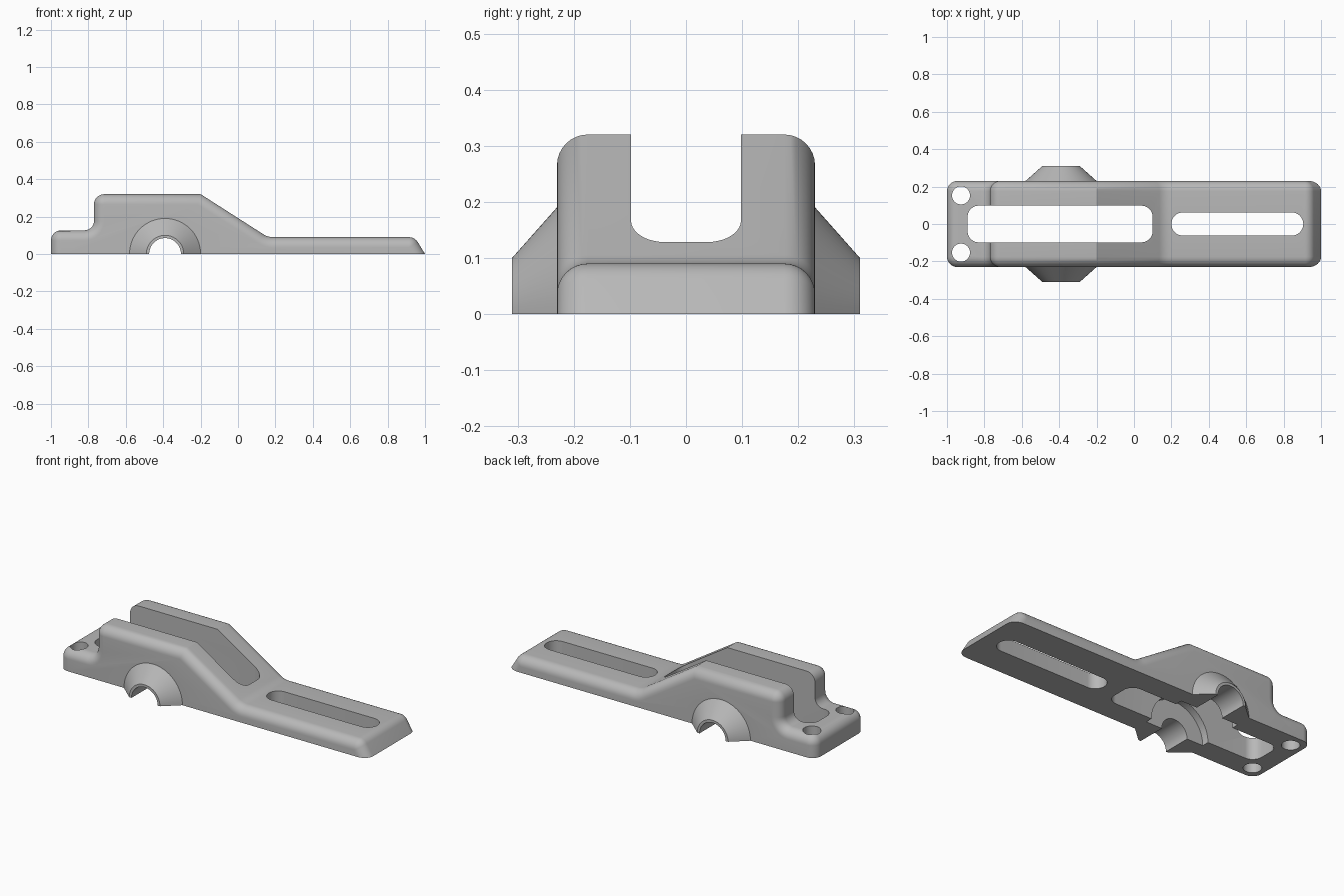
import bpy, bmesh
from math import pi, sin, cos, tan, acos
from mathutils import Vector, Matrix

if "Cube" in bpy.data.objects:
    bpy.data.objects.remove(bpy.data.objects["Cube"])

HALF, ROUND, STEPS = 0.23, 0.055, 8
AXLE_X = -0.39

grey = bpy.data.materials.new("plain_grey")
grey.use_nodes = True
grey.diffuse_color = (0.48, 0.48, 0.48, 1)
grey.node_tree.nodes["Principled BSDF"].inputs["Base Color"].default_value = (0.48, 0.48, 0.48, 1)


def make(name, bm):
    bmesh.ops.recalc_face_normals(bm, faces=bm.faces)
    mesh = bpy.data.meshes.new(name)
    bm.to_mesh(mesh)
    bm.free()
    mesh.materials.append(grey)
    obj = bpy.data.objects.new(name, mesh)
    bpy.context.collection.objects.link(obj)
    return obj


def loft(name, rings):
    """Skin a list of equal-length closed rings and cap both ends."""
    bm = bmesh.new()
    rows = [[bm.verts.new(p) for p in ring] for ring in rings]
    for a, b in zip(rows, rows[1:]):
        for i in range(len(a)):
            j = (i + 1) % len(a)
            bm.faces.new((a[i], a[j], b[j], b[i]))
    bm.faces.new(rows[0])
    bm.faces.new(rows[-1][::-1])
    bmesh.ops.remove_doubles(bm, verts=bm.verts, dist=1e-4)
    return make(name, bm)


def lathe(name, outline, n=64):
    """Solid of revolution about the axle from (y, radius) pairs."""
    return loft(name, [[(AXLE_X + r * cos(2 * pi * k / n), y, r * sin(2 * pi * k / n))
                        for k in range(n)] for y, r in outline])


def slot(name, x0, x1, y0, y1, r, n=10):
    """Vertical rounded-rectangle cutter."""
    pts = []
    corners = ((x1, y1, -1, -1), (x0, y1, 1, -1), (x0, y0, 1, 1), (x1, y0, -1, 1))
    for q, (x, y, sx, sy) in enumerate(corners):
        for k in range(n + 1):
            a = (q + k / n) * pi / 2
            pts.append((x + sx * r + r * cos(a), y + sy * r + r * sin(a)))
    return loft(name, [[(x, y, z) for x, y in pts] for z in (-0.2, 0.6)])


def combine(target, tool, operation):
    mod = target.modifiers.new(operation, 'BOOLEAN')
    mod.operation, mod.object, mod.solver = operation, tool, 'EXACT'
    bpy.context.view_layer.objects.active = target
    bpy.ops.object.modifier_apply(modifier=mod.name)
    bpy.data.objects.remove(tool)


# Side profile: x, z, fillet radius
profile = [(-1, 0, 0), (-1, 0.127, ROUND), (-0.77, 0.127, 0.05), (-0.77, 0.32, ROUND),
           (-0.2, 0.32, 0), (0.16, 0.09, 0.1), (0.945, 0.09, ROUND), (1, 0, 0)]


def filleted(corners):
    """Return (point, inward offset direction) pairs with corners rounded."""
    out, last = [], len(corners) - 1
    pts = [Vector(c[:2]) for c in corners]
    for i, p in enumerate(pts):
        d0 = (p - pts[max(i - 1, 0)]).normalized()
        d1 = (pts[min(i + 1, last)] - p).normalized()
        n0, n1 = Vector((d0.y, -d0.x)), Vector((d1.y, -d1.x))
        r = corners[i][2]
        if i in (0, last):
            n = n1 if i == 0 else n0
            out.append((p, Vector((1 / n.x, 0))))
        elif r == 0:
            out.append((p, (n0 + n1) / (1 + n0.dot(n1))))
        else:
            side = 1 if d0.cross(d1) < 0 else -1
            turn = acos(max(-1, min(1, d0.dot(d1))))
            centre = p - d0 * r * tan(turn / 2) + n0 * r * side
            for k in range(STEPS + 1):
                n = Matrix.Rotation(-side * turn * k / STEPS, 2) @ n0
                out.append((centre - n * r * side, n))
    return out


# Body: profile swept across, with quarter-round long edges
outline = filleted(profile)
layers = []
for k in range(STEPS + 1):
    a = k / STEPS * pi / 2
    layers.append((HALF - ROUND * (1 - sin(a)), ROUND * (1 - cos(a))))
layers = [(-y, d) for y, d in reversed(layers)] + layers
body = loft("bracket_body", [[((p + m * d).x, y, (p + m * d).y) for p, m in outline]
                             for y, d in layers])

# Conical axle bosses on both sides
combine(body, lathe("axle_bosses", [(-0.31, 0.1), (-0.2, 0.224), (0.2, 0.224), (0.31, 0.1)]), 'UNION')

# Flat underside
bm = bmesh.new()
bmesh.ops.create_cube(bm, size=1, matrix=Matrix.Translation((0, 0, -0.5)) @ Matrix.Diagonal((3, 2, 1, 1)))
combine(body, make("underside_cutter", bm), 'DIFFERENCE')

# Slots and corner holes
combine(body, slot("wheel_slot", -0.89, 0.1, -0.098, 0.098, 0.06), 'DIFFERENCE')
combine(body, slot("long_slot", 0.2, 0.905, -0.062, 0.062, 0.0615), 'DIFFERENCE')
for s in (-1, 1):
    y = s * 0.153
    combine(body, slot("screw_hole", -0.973, -0.877, y - 0.048, y + 0.048, 0.0475), 'DIFFERENCE')

# Axle groove and the wider recess on the inner slot walls
combine(body, lathe("axle_groove", [(-0.5, 0.085), (0.5, 0.085)]), 'DIFFERENCE')
combine(body, lathe("inner_recess", [(-0.14, 0.19), (0.14, 0.19)]), 'DIFFERENCE')

# Smooth rounds, crisp edges
bpy.ops.object.select_all(action='DESELECT')
body.select_set(True)
bpy.context.view_layer.objects.active = body
bpy.ops.object.shade_smooth_by_angle(angle=pi / 6)
